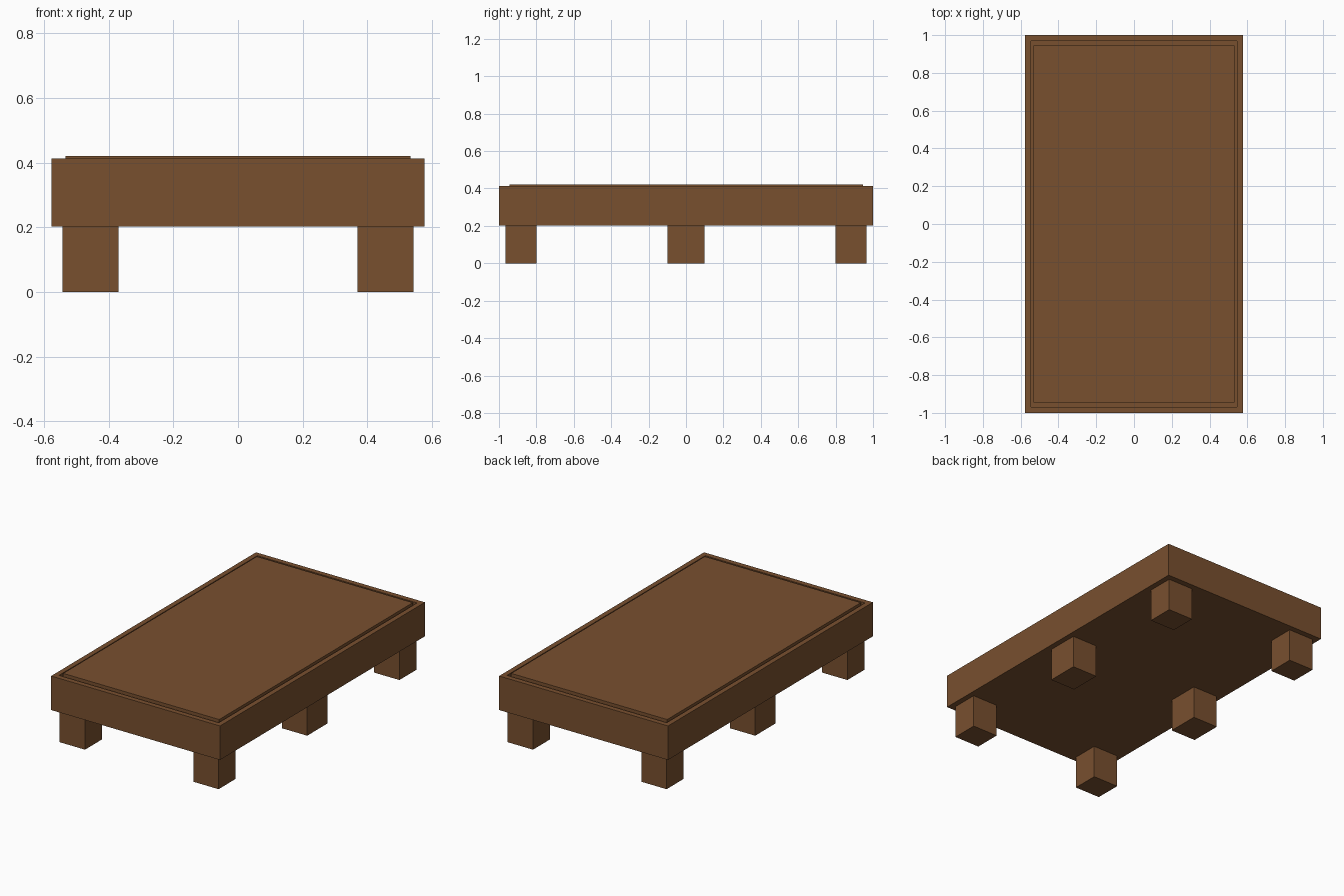
import bpy, bmesh

if "Cube" in bpy.data.objects:
    bpy.data.objects.remove(bpy.data.objects["Cube"])

# single wood colour
wood = bpy.data.materials.new("brown wood")
wood.diffuse_color = (0.19, 0.080, 0.028, 1.0)
wood.use_nodes = True
wood.node_tree.nodes["Principled BSDF"].inputs["Base Color"].default_value = wood.diffuse_color


def new_object(name, bm):
    mesh = bpy.data.meshes.new(name)
    bm.to_mesh(mesh)
    bm.free()
    mesh.materials.append(wood)
    obj = bpy.data.objects.new(name, mesh)
    bpy.context.collection.objects.link(obj)
    return obj


def box(bm, x0, x1, y0, y1, z0, z1):
    verts = bmesh.ops.create_cube(bm, size=1)["verts"]
    for v in verts:
        v.co = (x1 if v.co.x > 0 else x0,
                y1 if v.co.y > 0 else y0,
                z1 if v.co.z > 0 else z0)
    return verts


def resize_face(face, hx, hy, z):
    for v in face.verts:
        v.co = (hx if v.co.x > 0 else -hx, hy if v.co.y > 0 else -hy, z)


# platform: solid slab, narrow groove inside the rim, slightly raised top panel
bm = bmesh.new()
box(bm, -0.577, 0.577, -1, 1, 0.203, 0.413)
top = max(bm.faces, key=lambda f: f.calc_center_median().z)
for hx, hy, z in ((0.546, 0.968, 0.413), (0.546, 0.968, 0.398),
                  (0.533, 0.945, 0.398), (0.533, 0.945, 0.420)):
    top = bmesh.ops.extrude_discrete_faces(bm, faces=[top])["faces"][0]
    resize_face(top, hx, hy, z)
bmesh.ops.recalc_face_normals(bm, faces=bm.faces)
new_object("platform", bm)

# three pairs of square legs
for name, y0, y1 in (("front_leg", -0.965, -0.80),
                     ("middle_leg", -0.10, 0.10),
                     ("back_leg", 0.80, 0.965)):
    for side, x0, x1 in (("left", -0.543, -0.37), ("right", 0.37, 0.543)):
        bm = bmesh.new()
        box(bm, x0, x1, y0, y1, 0, 0.203)
        new_object(f"{name}_{side}", bm)
